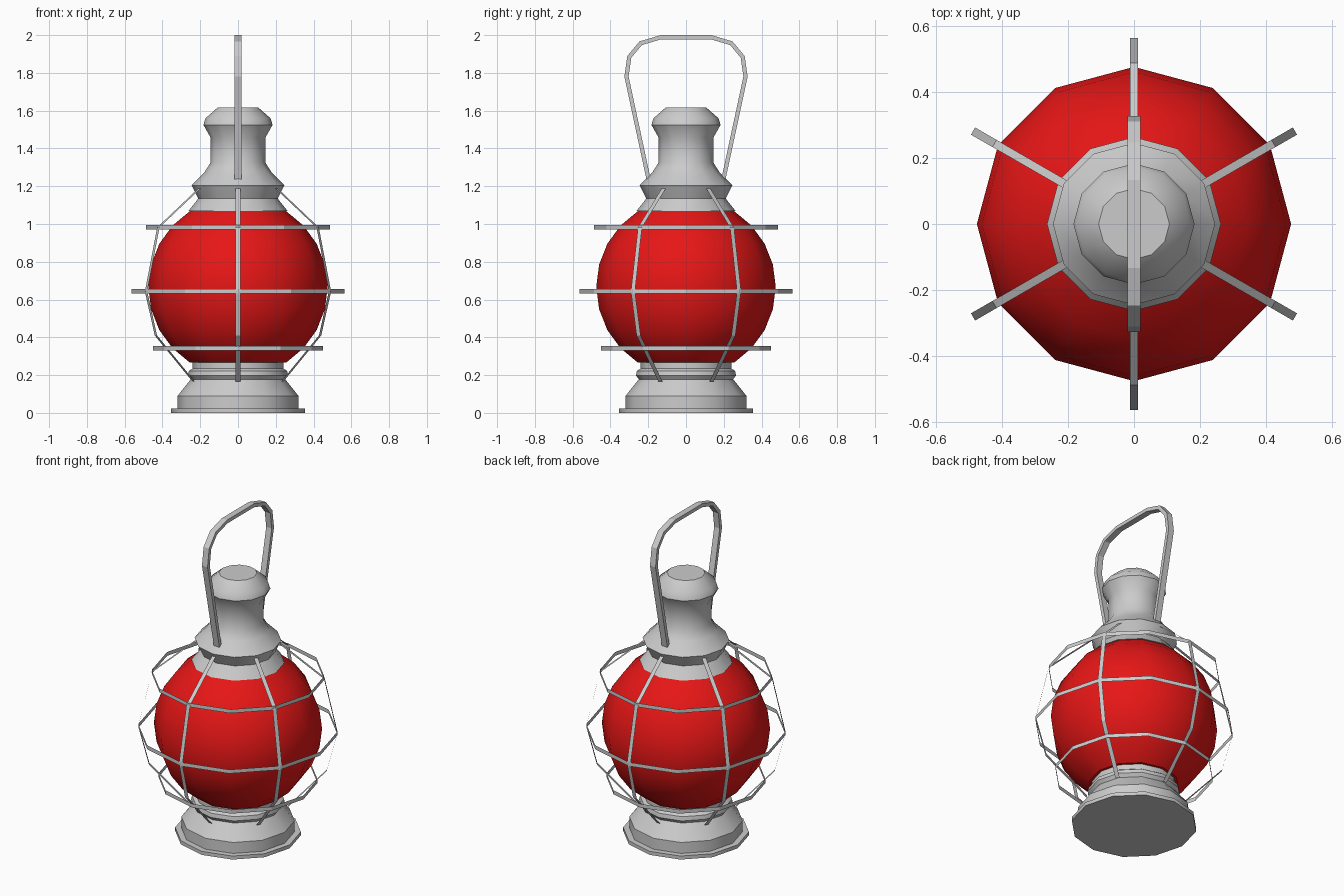
import bpy, bmesh, math

if "Cube" in bpy.data.objects:
    bpy.data.objects.remove(bpy.data.objects["Cube"])

SIDES = 12


def make_object(name, bm, smooth=None, material=None):
    bmesh.ops.recalc_face_normals(bm, faces=bm.faces)
    mesh = bpy.data.meshes.new(name)
    bm.to_mesh(mesh)
    bm.free()
    ob = bpy.data.objects.new(name, mesh)
    bpy.context.collection.objects.link(ob)
    if material:
        mesh.materials.append(material)
    if smooth:
        bpy.ops.object.select_all(action='DESELECT')
        ob.select_set(True)
        bpy.context.view_layer.objects.active = ob
        bpy.ops.object.shade_smooth_by_angle(angle=math.radians(smooth))
    return ob


def ring_verts(bm, r, z):
    return [bm.verts.new((r * math.cos(i * math.tau / SIDES),
                          r * math.sin(i * math.tau / SIDES), z)) for i in range(SIDES)]


def lathe(name, profile, caps=True, smooth=None, material=None):
    bm = bmesh.new()
    rings = [ring_verts(bm, r, z) for r, z in profile]
    for a, b in zip(rings, rings[1:]):
        for i in range(SIDES):
            j = (i + 1) % SIDES
            bm.faces.new((a[i], a[j], b[j], b[i]))
    if caps:
        bm.faces.new(rings[0])
        bm.faces.new(rings[-1])
    return make_object(name, bm, smooth, material)


def strip(name, path, width, angle=0.0):
    # flat ribbon along a (distance, height) path, turned about z
    bm = bmesh.new()
    c, s = math.cos(angle), math.sin(angle)
    pairs = [[bm.verts.new((r * c - t * s, r * s + t * c, z))
              for t in (-width / 2, width / 2)] for r, z in path]
    for a, b in zip(pairs, pairs[1:]):
        bm.faces.new((a[0], a[1], b[1], b[0]))
    return make_object(name, bm)


# base with flange, skirt, bead and neck
lathe("base", [(.355, 0), (.355, .022), (.32, .022), (.32, .09), (.25, .178),
               (.265, .198), (.26, .222), (.24, .235), (.24, .268)], smooth=35)

# red glass globe
red = bpy.data.materials.new("red_glass")
red.diffuse_color = (0.8, 0.008, 0.008, 1)
red.use_nodes = True
red.node_tree.nodes["Principled BSDF"].inputs["Base Color"].default_value = red.diffuse_color
arc = [math.radians(-57.5 + 115 * i / 8) for i in range(9)]
lathe("glass_globe", [(.475 * math.cos(a), .667 + .475 * math.sin(a)) for a in arc],
      smooth=35, material=red)

# collar, hood, chimney and cap
lathe("hood_and_chimney", [(.263, 1.068), (.21, 1.135), (.245, 1.205), (.18, 1.27),
                           (.145, 1.325), (.145, 1.457), (.183, 1.525), (.172, 1.56),
                           (.107, 1.617)], smooth=35)

# cage: thin flat upright bars
bar = [(.237, 1.187), (.487, .982), (.562, .643), (.502, .41), (.27, .165)]
for k in range(6):
    strip(f"cage_bar_{k + 1}", bar, .025, math.radians(30 + 60 * k))

# cage: thin flat hoops
for k, (r, z) in enumerate([(.449, .341), (.563, .643), (.487, .982)]):
    lathe(f"cage_hoop_{k + 1}", [(r, z - .012), (r, z + .012)], caps=False)

# carrying handle
half = [(.198, 1.236), (.315, 1.78), (.3, 1.885), (.24, 1.957), (.132, 1.989)]
handle = strip("handle", half + [(-y, z) for y, z in reversed(half)], .038, math.pi / 2)
mod = handle.modifiers.new("thickness", 'SOLIDIFY')
mod.thickness = .022
mod.offset = 0
mod.use_even_offset = True
